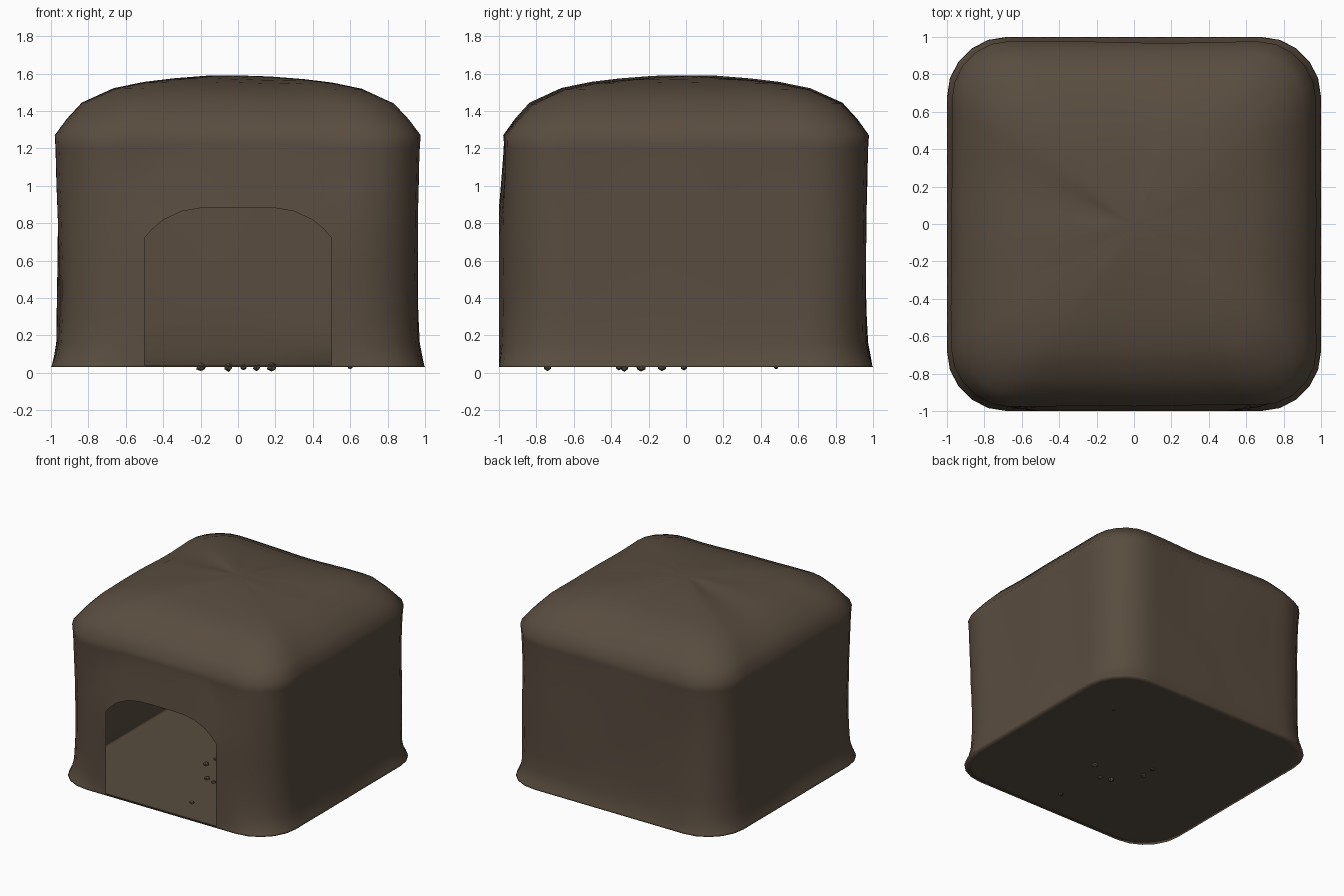
import bpy, bmesh, math, random
from mathutils import Vector, noise

if "Cube" in bpy.data.objects:
    bpy.data.objects.remove(bpy.data.objects["Cube"])

random.seed(4)


def material(name, color):
    m = bpy.data.materials.new(name)
    m.diffuse_color = (*color, 1)
    m.use_nodes = True
    m.node_tree.nodes["Principled BSDF"].inputs["Base Color"].default_value = m.diffuse_color
    return m


earth = material("earth_brown", (0.100, 0.073, 0.050))
stone = material("stone_brown", (0.098, 0.076, 0.056))


def add_object(name, bm, mat):
    me = bpy.data.meshes.new(name)
    bm.to_mesh(me)
    bm.free()
    me.materials.append(mat)
    ob = bpy.data.objects.new(name, me)
    bpy.context.collection.objects.link(ob)
    return ob


# Rounded-square outline: one side plus corner, turned four times
half = [0.1, 0.2, 0.3, 0.4, 0.46, 0.5, 0.6, 0.68]
xs = [-x for x in reversed(half)] + [0.0] + half
side = [(x, -1.0) for x in xs]
for k in range(1, 5):
    a = -math.pi / 2 + k * math.pi / 10
    side.append((0.68 + 0.32 * math.cos(a), -0.68 + 0.32 * math.sin(a)))
outline = []
for turn in range(4):
    outline += side
    side = [(-y, x) for x, y in side]
N = len(outline)

# Rings from floor to roof: (scale, height)
floor = [(0.5, 0.03), (0.95, 0.03)]
wall = [(1.0, 0.03), (0.995, 0.042), (0.98, 0.09), (0.967, 0.16), (0.962, 0.3),
        (0.96, 0.45), (0.96, 0.6), (0.962, 0.72), (0.962, 0.85), (0.965, 1.0),
        (0.967, 1.12), (0.969, 1.2), (0.973, 1.27)]
roof = [(0.91, 1.35), (0.83, 1.437), (0.66, 1.515), (0.5, 1.548), (0.35, 1.566), (0.17, 1.58)]
rings = floor + wall + roof
SPRING, TOP = 0.72, 1.27


def arch(x):
    return SPRING + 0.165 * max(0, 1 - (abs(x) / 0.5) ** 4)


def place(i, scale, z):
    x, y = outline[i]
    p = Vector((x * scale, y * scale, z))
    if z > 0.05:  # gentle lumps
        n = noise.noise(Vector((x * 1.7, y * 1.7, z * 1.5)) + Vector((3.1, 7.2, 1.4)))
        p.x *= 1 + 0.014 * n
        p.y *= 1 + 0.014 * n
        if z > TOP:
            p.z += 0.014 * n
    if i < len(xs) and scale > 0.955 and z <= TOP:  # front bulges to meet the doorway
        a = arch(x)
        if z >= SPRING:
            p.z = a + (z - SPRING) * (TOP - a) / (TOP - SPRING)
        d = math.hypot(max(0, abs(x) - 0.5) / 0.3, max(0, p.z - a) / 0.39)
        b = max(0, 1 - d)
        p.x += (x - p.x) * b
        p.y += (y - p.y) * b
    return p


# Hollow earthen shell with an arched doorway
bm = bmesh.new()
grid = [[bm.verts.new(place(i, s, z)) for i in range(N)] for s, z in rings]
for r in range(len(rings) - 1):
    z0, z1 = rings[r][1], rings[r + 1][1]
    for i in range(N):
        j = (i + 1) % N
        in_door = (j < len(xs) and i < j and max(abs(outline[i][0]), abs(outline[j][0])) <= 0.5
                   and z0 > 0.035 and z1 <= SPRING)
        if not in_door:
            bm.faces.new((grid[r][i], grid[r][j], grid[r + 1][j], grid[r + 1][i]))
low = bm.verts.new((0, 0, 0.03))
peak = bm.verts.new((0, 0, 1.59))
for i in range(N):
    j = (i + 1) % N
    bm.faces.new((low, grid[0][j], grid[0][i]))
    bm.faces.new((peak, grid[-1][i], grid[-1][j]))
bmesh.ops.delete(bm, geom=[v for v in bm.verts if not v.link_faces], context='VERTS')
for f in bm.faces:
    f.smooth = True
add_object("cave_shell", bm, earth)

# Small pebbles scattered on the floor
spots = [(-0.19, -0.01, 0.022), (-0.2, -0.13, 0.026), (-0.05, -0.33, 0.026), (0.1, -0.74, 0.022),
         (0.18, -0.24, 0.03), (0.03, -0.36, 0.02), (0.6, 0.48, 0.014)]
for x, y, r in spots:
    bm = bmesh.new()
    bmesh.ops.create_icosphere(bm, subdivisions=1, radius=r)
    for v in bm.verts:
        v.co *= random.uniform(0.8, 1.05)
        v.co += Vector((x, y, 0.031))
    add_object("pebble", bm, stone)
